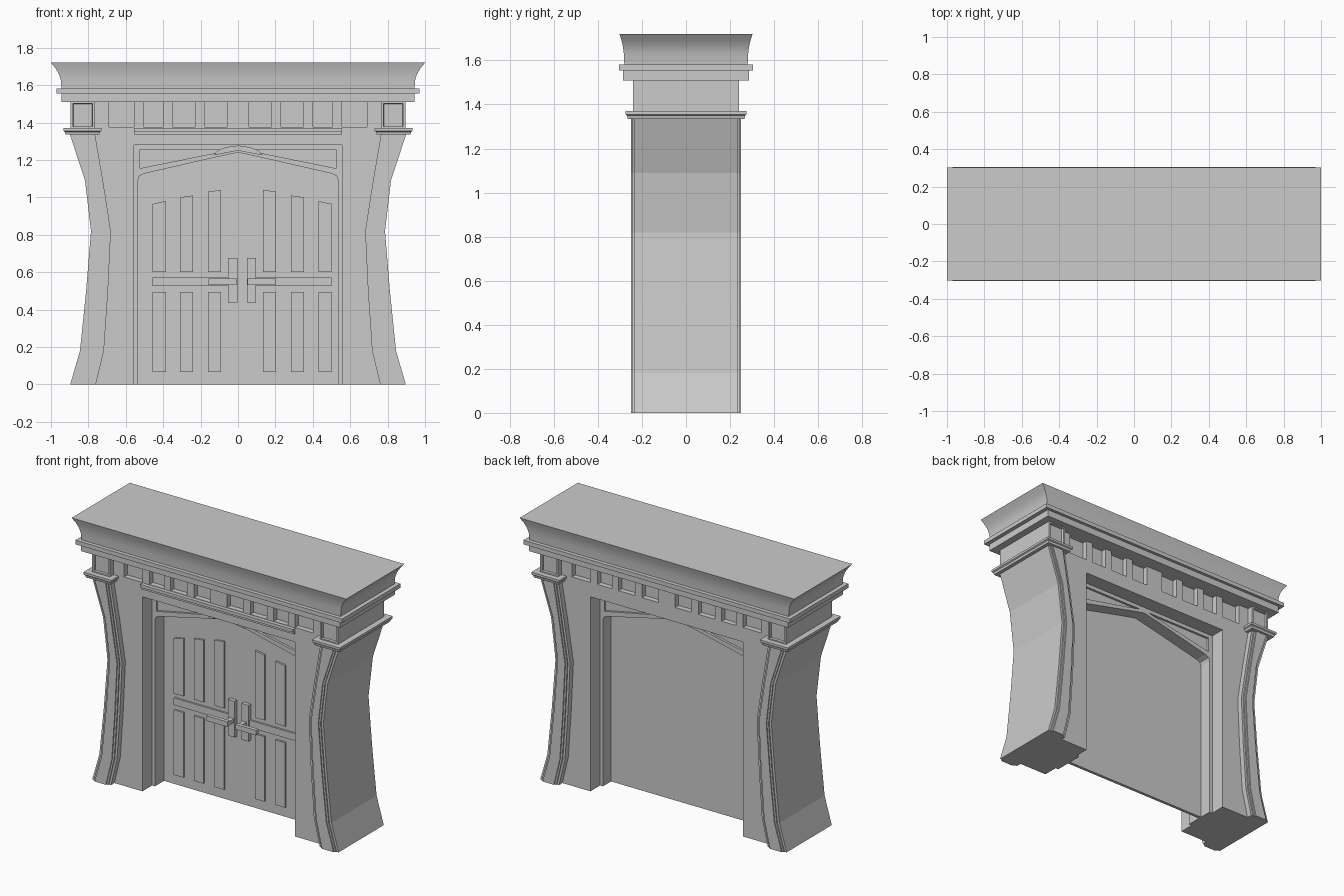
import bpy, bmesh

if "Cube" in bpy.data.objects:
    bpy.data.objects.remove(bpy.data.objects["Cube"])


def make(name, verts, faces):
    me = bpy.data.meshes.new(name)
    me.from_pydata(verts, [], faces)
    bm = bmesh.new()
    bm.from_mesh(me)
    bmesh.ops.recalc_face_normals(bm, faces=bm.faces)
    bm.to_mesh(me)
    bm.free()
    ob = bpy.data.objects.new(name, me)
    bpy.context.collection.objects.link(ob)
    return ob


def prism(name, pts, y0, y1):
    """Outline in x,z pushed from y0 to y1."""
    n = len(pts)
    v = [(x, y0, z) for x, z in pts] + [(x, y1, z) for x, z in pts]
    f = [tuple(range(n)), tuple(range(2 * n - 1, n - 1, -1))]
    f += [(i, (i + 1) % n, (i + 1) % n + n, i + n) for i in range(n)]
    return make(name, v, f)


def box(name, x0, x1, y0, y1, z0, z1):
    return prism(name, [(x0, z0), (x1, z0), (x1, z1), (x0, z1)], y0, y1)


def rings(name, prof, cx=0):
    """Stacked rectangles: (half x, half y, z)."""
    v, f = [], [(3, 2, 1, 0)]
    for a, b, z in prof:
        v += [(cx - a, -b, z), (cx + a, -b, z), (cx + a, b, z), (cx - a, b, z)]
    for k in range(len(prof) - 1):
        for i in range(4):
            j = (i + 1) % 4
            f.append((4 * k + i, 4 * k + j, 4 * k + 4 + j, 4 * k + 4 + i))
    t = 4 * (len(prof) - 1)
    f.append((t, t + 1, t + 2, t + 3))
    return make(name, v, f)


def flip(pts, s, c=0):
    return [(c + s * x, z) for x, z in pts]


# bowed pillar outlines: z, outer x, inner x
BOW = [(0, .897, .76), (.18, .845, .717), (.5, .812, .695), (.82, .786, .68),
       (1.09, .818, .722), (1.34, .9, .765)]


def strip(inset):
    return ([(o - inset, z) for z, o, i in BOW] +
            [(i + inset, z) for z, o, i in reversed(BOW)])


pier = [(o - .03, z) for z, o, i in BOW] + [(.556, 1.34), (.556, 0)]

# arch band: underside then upper line
arch_low = [(.535, 1.09), (.527, 1.115), (.5, 1.127), (.13, 1.212), (0, 1.24)]
arch_top = [(0, 1.262), (.13, 1.235), (.525, 1.155), (.535, 1.155)]

for s, side in ((-1, "left"), (1, "right")):
    # wall piers and pillars with stepped ribs
    prism("wall_pier_" + side, flip(pier, s), -.2, .2)
    prism("pillar_" + side, flip(strip(0), s), -.235, .235)
    prism("pillar_rib_step_" + side, flip(strip(.015), s), -.243, .243)
    prism("pillar_rib_" + side, flip(strip(.027), s), -.25, .25)

    # capital
    rings("capital_" + side, [(.09, .265, 1.335), (.094, .268, 1.35),
                              (.102, .275, 1.355), (.102, .275, 1.37)], s * .832)

    # corner block with sunk square panels front and back
    blk = box("corner_block_" + side, s * .83 - .065, s * .83 + .065,
              -.24, .24, 1.365, 1.515)
    bm = bmesh.new()
    bm.from_mesh(blk.data)
    bm.normal_update()
    for face in [f for f in bm.faces if abs(f.normal.y) > .9]:
        bmesh.ops.inset_individual(bm, faces=[face], thickness=.018)
        bmesh.ops.inset_individual(bm, faces=[face], thickness=.003, depth=-.015)
    bm.to_mesh(blk.data)
    bm.free()

    # inner door frame with arch and sunk spandrel
    box("frame_stile_" + side, *sorted((s * .535, s * .56)), -.1, .1, 0, 1.28)
    prism("arch_band_" + side, flip(arch_low + arch_top, s), -.1, .1)
    prism("spandrel_" + side, flip([(.54, 1.13), (.54, 1.27), (0, 1.27), (0, 1.25),
                                    (.13, 1.22)], s), -.085, .085)
    box("spandrel_end_" + side, *sorted((s * .525, s * .54)), -.1, .1, 1.14, 1.27)

box("frame_top_rail", -.56, .56, -.1, .1, 1.255, 1.285)

# lintel and frieze with sunk panels between short piers
box("lintel", -.8, .8, -.2, .2, 1.28, 1.375)
box("frieze_core", -.8, .8, -.165, .165, 1.37, 1.515)
gaps = [(.06, .18), (.23, .35), (.4, .505), (.555, .69)]
edges = [0] + [e for g in gaps for e in g] + [.78]
for k in range(0, len(edges), 2):
    a, b = edges[k], edges[k + 1]
    if k == 0:
        box("frieze_pier_centre", -b, b, -.2, .2, 1.37, 1.515)
    else:
        box("frieze_pier_right", a, b, -.2, .2, 1.37, 1.515)
        box("frieze_pier_left", -b, -a, -.2, .2, 1.37, 1.515)

# moulding over the doorway, front only
box("door_head_lower", -.556, .556, -.212, -.19, 1.335, 1.352)
box("door_head_upper", -.556, .556, -.225, -.19, 1.352, 1.372)

# keystone ornament
prism("keystone", [(-.13, 1.225), (0, 1.25), (.13, 1.225), (.11, 1.25),
                   (.065, 1.268), (0, 1.277), (-.065, 1.268), (-.11, 1.25)], -.125, -.09)

# cornice
rings("cornice_base", [(.943, .285, 1.51), (.943, .285, 1.56)])
rings("cornice_fillet", [(.97, .305, 1.555), (.97, .305, 1.582)])
cove = rings("cornice_cove", [(.943, .28, 1.58), (.948, .282, 1.63), (.958, .286, 1.66),
                              (.974, .292, 1.688), (1, .302, 1.72)])
bpy.ops.object.select_all(action='DESELECT')
cove.select_set(True)
bpy.context.view_layer.objects.active = cove
bpy.ops.object.shade_smooth_by_angle()

# doors: slab, slats, cross rail, handles
box("door_slab", -.55, .55, -.005, .015, 0, 1.26)
C = .022
slats = [(.112, .182, 1.04, 1.03), (.262, .332, 1.01, 1.0), (.408, .478, .98, .965)]
for s, side in ((-1, "left"), (1, "right")):
    for a, b, za, zb in slats:
        prism("upper_slat_" + side, flip([(a, .6), (b, .6), (b, zb), (a, za)], s, C),
              -.017, 0)
        prism("lower_slat_" + side, flip([(a, .065), (b, .065), (b, .493), (a, .493)], s, C),
              -.017, 0)

    def part(name, a, b, y0, y1, z0, z1):
        box(name + side, *sorted((C + s * a, C + s * b)), y0, y1, z0, z1)
    part("cross_rail_", .075, .478, -.017, 0, .525, .572)
    part("handle_plate_", .025, .075, -.03, 0, .437, .675)
    part("handle_stem_", .03, .06, -.08, -.02, .535, .56)
    part("handle_lever_", .03, .18, -.1, -.075, .532, .565)
